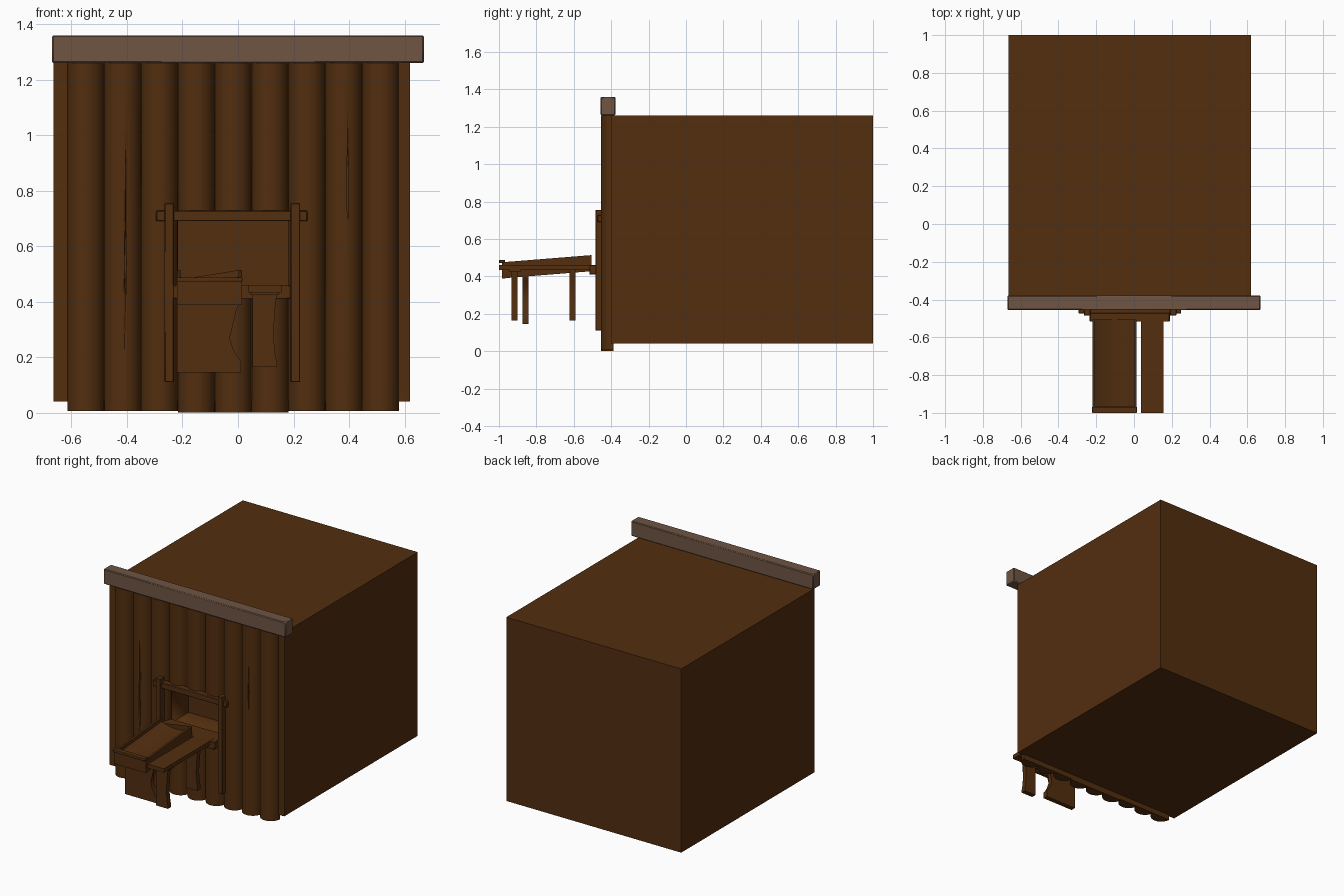
import bpy, bmesh, math

if "Cube" in bpy.data.objects:
    bpy.data.objects.remove(bpy.data.objects["Cube"])


def material(name, rgb):
    m = bpy.data.materials.new(name)
    m.diffuse_color = (*rgb, 1)
    m.use_nodes = True
    m.node_tree.nodes["Principled BSDF"].inputs["Base Color"].default_value = m.diffuse_color
    return m


WOOD = material("dark brown wood", (0.084, 0.0273, 0.0046))
PALE = material("weathered beam wood", (0.156, 0.091, 0.056))


def finish(name, bm, mat):
    bmesh.ops.recalc_face_normals(bm, faces=bm.faces)
    me = bpy.data.meshes.new(name)
    bm.to_mesh(me)
    bm.free()
    for p in me.polygons:
        p.use_smooth = True
    me.set_sharp_from_angle(angle=math.radians(35))
    me.materials.append(mat)
    ob = bpy.data.objects.new(name, me)
    bpy.context.collection.objects.link(ob)
    return ob


def prism(name, pts, axis, a, b, mat=WOOD, slope=0.0):
    """Extrude a 2D outline along y or z; slope lifts z as y grows from -1."""
    bm = bmesh.new()

    def place(p, t):
        if axis == "z":
            return (p[0], p[1], t)
        return (p[0], t, p[1] + slope * (t + 1))
    lo = [bm.verts.new(place(p, a)) for p in pts]
    hi = [bm.verts.new(place(p, b)) for p in pts]
    caps = [bm.faces.new(lo), bm.faces.new(hi)]
    n = len(pts)
    for i in range(n):
        j = (i + 1) % n
        bm.faces.new((lo[i], lo[j], hi[j], hi[i]))
    bmesh.ops.triangulate(bm, faces=caps)
    return finish(name, bm, mat)


def box(name, x, y, z, mat=WOOD, bevel=0.0):
    pts = [(x[0], y[0]), (x[1], y[0]), (x[1], y[1]), (x[0], y[1])]
    ob = prism(name, pts, "z", z[0], z[1], mat)
    if bevel:
        mod = ob.modifiers.new("bevel", "BEVEL")
        mod.width = bevel
        mod.segments = 1
    return ob


def cut(ob, cutter):
    cutter.hide_render = True
    cutter.hide_viewport = True
    mod = ob.modifiers.new("cut", "BOOLEAN")
    mod.operation = "DIFFERENCE"
    mod.solver = "EXACT"
    mod.object = cutter


# main block with a recessed hatch
block = box("main_block", (-0.665, 0.62), (-0.40, 1.0), (0.04, 1.26))
cut(block, box("hatch_cutter", (-0.222, 0.185), (-0.6, -0.2), (0.43, 0.70)))

# half-round logs across the front; three middle ones are split by the hatch
PITCH = 1.195 / 9
R = PITCH / 2


def log(name, cx, z0, z1):
    pts = [(cx - R * math.cos(t), -0.388 - R * math.sin(t))
           for t in (math.pi * k / 16 for k in range(17))]
    return prism(name, pts, "z", z0, z1)


logs = []
for i in range(9):
    cx = -0.615 + R + i * PITCH
    if 3 <= i <= 5:
        log(f"lower_log_{i}", cx, 0.0, 0.43)
        log(f"upper_log_{i}", cx, 0.70, 1.26)
        logs.append(None)
    else:
        logs.append(log(f"log_{i}", cx, 0.006, 1.26))

# narrow cracks in two of the logs
for i, x, z0, z1 in ((1, -0.405, 0.41, 0.67), (7, 0.395, 0.68, 0.97)):
    zm = (z0 + z1) / 2
    spindle = [(x, z0), (x + 0.004, zm), (x, z1), (x - 0.004, zm)]
    cut(logs[i], prism(f"crack_cutter_{i}", spindle, "y", -0.5, -0.435))

# top beam
box("top_beam", (-0.67, 0.67), (-0.456, -0.378), (1.26, 1.36), PALE, 0.005)

# hatch frame
for name, x in (("left_post", -0.265), ("right_post", 0.19)):
    box(name, (x, x + 0.034), (-0.485, -0.44), (0.11, 0.755), bevel=0.003)
box("crossbar", (-0.295, 0.25), (-0.473, -0.43), (0.69, 0.728), bevel=0.003)
box("hatch_sill", (-0.235, 0.19), (-0.517, -0.39), (0.41, 0.46), bevel=0.003)

# sloping tray: side rails and a concave floor in one cross-section
L, RT, T = -0.22, 0.014, 0.013
mid, half = (L + RT) / 2, (RT - L) / 2 - T
floor = [(mid + half * (1 - k / 6), 0.428 + 0.022 * (1 - k / 6) ** 2)
         for k in range(13)]
tray = [(L, 0.474), (L, 0.388), (L + T, 0.388), (L + T, 0.405),
        (RT - T, 0.405), (RT - T, 0.388), (RT, 0.388), (RT, 0.474),
        (RT - T, 0.474)] + floor + [(L + T, 0.474)]
prism("sloping_tray", tray, "y", -0.972, -0.505, slope=0.08)

# front board and lip of the tray
box("tray_front", (L, RT), (-0.985, -0.965), (0.388, 0.472))
box("tray_lip", (L - 0.003, RT + 0.003), (-1.0, -0.968), (0.472, 0.488),
    bevel=0.004)

# flat plank beside the tray
box("plank", (0.037, 0.156), (-1.0, -0.47), (0.434, 0.461))
box("plank_batten", (0.045, 0.148), (-0.945, -0.885), (0.424, 0.436))


# hourglass legs, mirrored half outline
def leg(name, cx, top_w, waist_w, z0, z1, foot, y):
    n = 10
    side = [(top_w, z1)]
    for k in range(n + 1):
        t = k / n
        w = top_w + (waist_w - top_w) * math.sin(math.pi * t) ** 0.9
        side.append((w, z1 - 0.02 - t * (z1 - 0.02 - z0 - foot)))
    side.append((top_w, z0))
    pts = [(cx + w, z) for w, z in side] + [(cx - w, z) for w, z in side[::-1]]
    prism(name, pts, "y", y - 0.016, y + 0.016)


leg("tray_leg", mid - 0.002, 0.115, 0.073, 0.145, 0.415, 0.04, -0.857)
leg("plank_front_leg", 0.096, 0.043, 0.031, 0.165, 0.436, 0.02, -0.918)
leg("plank_rear_leg", 0.096, 0.043, 0.031, 0.165, 0.436, 0.02, -0.607)
